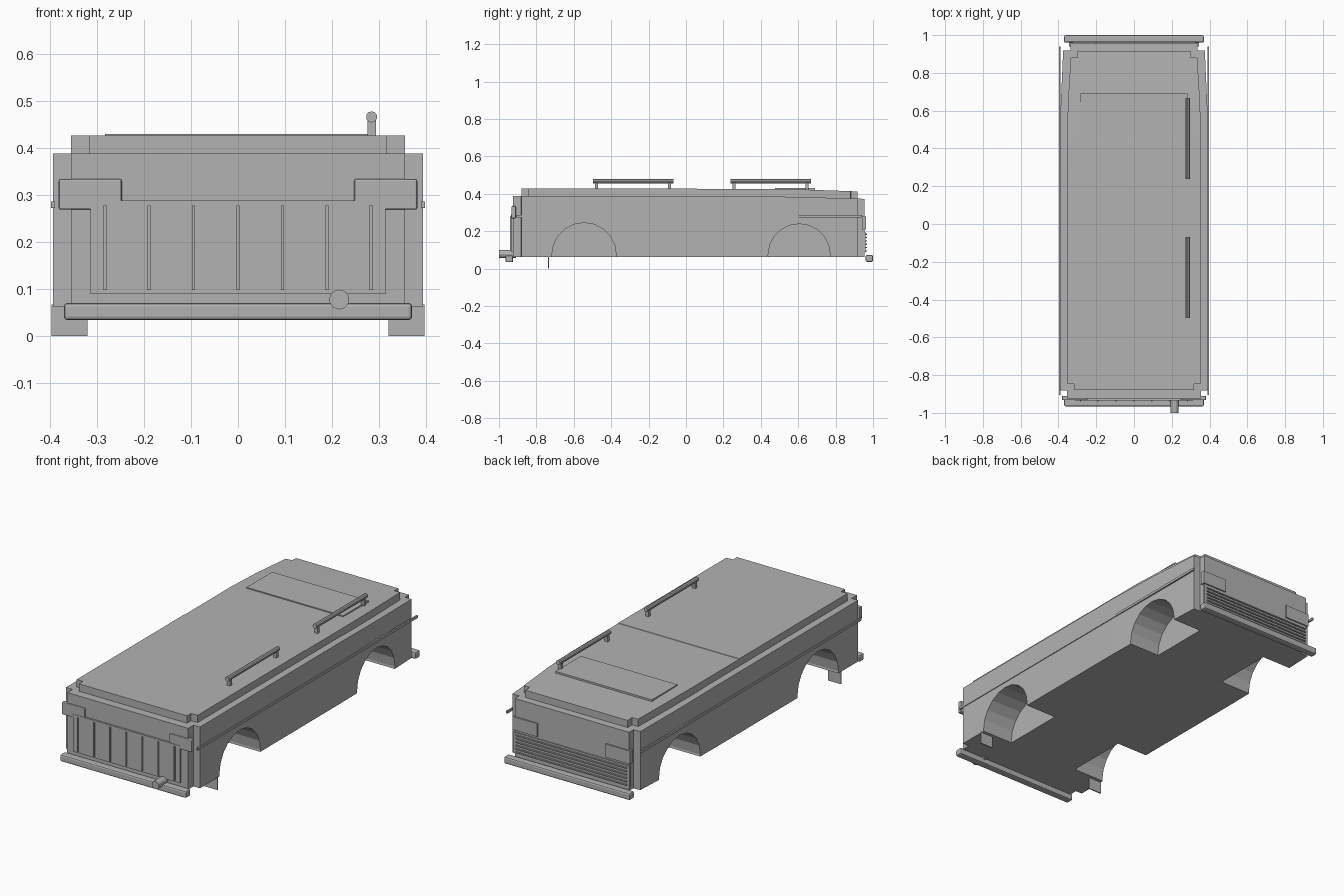
import bpy, bmesh, math
from mathutils import Matrix, Vector

if "Cube" in bpy.data.objects:
    bpy.data.objects.remove(bpy.data.objects["Cube"])

grey = bpy.data.materials.new("plain_grey")
grey.diffuse_color = (0.45, 0.45, 0.45, 1)
grey.use_nodes = True
grey.node_tree.nodes["Principled BSDF"].inputs["Base Color"].default_value = grey.diffuse_color


def finish(name, bm):
    bmesh.ops.recalc_face_normals(bm, faces=bm.faces)
    me = bpy.data.meshes.new(name)
    bm.to_mesh(me)
    bm.free()
    me.materials.append(grey)
    ob = bpy.data.objects.new(name, me)
    bpy.context.collection.objects.link(ob)
    return ob


def box(name, x, y, z, bevel=0):
    """Box from (min, max) ranges."""
    bm = bmesh.new()
    bmesh.ops.create_cube(bm, size=1)
    for v in bm.verts:
        v.co = Vector([r[0] if c < 0 else r[1] for c, r in zip(v.co, (x, y, z))])
    if bevel:
        bmesh.ops.bevel(bm, geom=bm.edges[:], offset=bevel, segments=2,
                        profile=0.5, affect='EDGES')
    return finish(name, bm)


def rod(name, axis, centre, radius, length, sides):
    """Cylinder along one axis."""
    bm = bmesh.new()
    rot = {'X': Matrix.Rotation(math.pi / 2, 4, 'Y'),
           'Y': Matrix.Rotation(math.pi / 2, 4, 'X')}[axis]
    bmesh.ops.create_cone(bm, cap_ends=True, segments=sides, radius1=radius,
                          radius2=radius, depth=length,
                          matrix=Matrix.Translation(centre) @ rot)
    return finish(name, bm)


def loft(name, z0, stations):
    """Rectangular sections (y, half width, top z) joined along y."""
    bm = bmesh.new()
    rings = [[bm.verts.new(p) for p in ((-w, y, z0), (w, y, z0), (w, y, zt), (-w, y, zt))]
             for y, w, zt in stations]
    for a, b in zip(rings, rings[1:]):
        for i in range(4):
            j = (i + 1) % 4
            bm.faces.new((a[i], a[j], b[j], b[i]))
    bm.faces.new(rings[0])
    bm.faces.new(rings[-1])
    return finish(name, bm)


# Main body with notched corners and a tapering nose
body = loft("body", 0.063, [
    (-0.925, 0.355, 0.388), (-0.881, 0.355, 0.388), (-0.88, 0.393, 0.388),
    (0.3, 0.393, 0.388), (0.6, 0.389, 0.383), (0.919, 0.375, 0.374),
    (0.92, 0.335, 0.374), (0.955, 0.335, 0.373)])

# Wheel arch pockets
for y, r in ((-0.545, 0.172), (0.605, 0.166)):
    for s in (-1, 1):
        cut = rod("arch_cutter", 'X', (s * 0.36, y, 0.073), r, 0.3, 20)
        cut.hide_render = True
        m = body.modifiers.new("arch", 'BOOLEAN')
        m.operation = 'DIFFERENCE'
        m.solver = 'EXACT'
        m.object = cut
        bpy.context.view_layer.objects.active = body
        bpy.ops.object.modifier_apply(modifier=m.name)
        bpy.data.objects.remove(cut)

# Raised top slab, with a small step across the middle
loft("top_slab", 0.36, [
    (-0.88, 0.317, 0.427), (-0.846, 0.317, 0.427), (-0.845, 0.355, 0.427),
    (0.06, 0.355, 0.427), (0.062, 0.355, 0.425), (0.45, 0.355, 0.425),
    (0.65, 0.349, 0.422), (0.88, 0.335, 0.414), (0.881, 0.30, 0.414), (0.917, 0.30, 0.412)])
box("top_hatch", (-0.283, 0.283), (0.477, 0.69), (0.41, 0.43))

# Grab rails on one side
for y in (-0.283, 0.452):
    rod("rail", 'Y', (0.284, y, 0.466), 0.012, 0.43, 10)
    for d in (-0.195, 0.195):
        box("rail_post", (0.275, 0.293), (y + d - 0.008, y + d + 0.008), (0.41, 0.46))

# Panel with upright ribs on the -y end
box("ribbed_panel", (-0.313, 0.313), (-0.935, -0.92), (0.09, 0.288))
for i in range(-3, 4):
    x = i * 0.0945
    box("panel_rib", (x - 0.0035, x + 0.0035), (-0.941, -0.93), (0.098, 0.278))

# Grille with slats on the +y end
box("grille", (-0.34, 0.34), (0.95, 0.96), (0.085, 0.197))
for i in range(6):
    z = 0.094 + i * 0.018
    box("grille_slat", (-0.325, 0.325), (0.955, 0.967), (z - 0.003, z + 0.003))

# Bumpers and exhaust
box("bumper_ribbed_end", (-0.37, 0.37), (-0.965, -0.924), (0.034, 0.071), 0.008)
box("bumper_grille_end", (-0.37, 0.37), (0.96, 1.0), (0.036, 0.073), 0.008)
rod("exhaust", 'Y', (0.215, -0.955, 0.078), 0.021, 0.09, 16)

# Paired parts: lamps, side trim, mud flaps
for s in (-1, 1):
    def pair(name, a, b, y, z, bevel=0):
        box(name, tuple(sorted((s * a, s * b))), y, z, bevel)
    pair("lamp_ribbed_end", 0.247, 0.381, (-0.933, -0.91), (0.269, 0.334), 0.004)
    pair("lamp_grille_end", 0.2, 0.345, (0.94, 0.962), (0.208, 0.278))
    pair("side_trim", 0.389, 0.397, (-0.905, 0.94), (0.273, 0.286))
    pair("mud_flap", 0.32, 0.396, (-0.738, -0.732), (0.0, 0.067))
